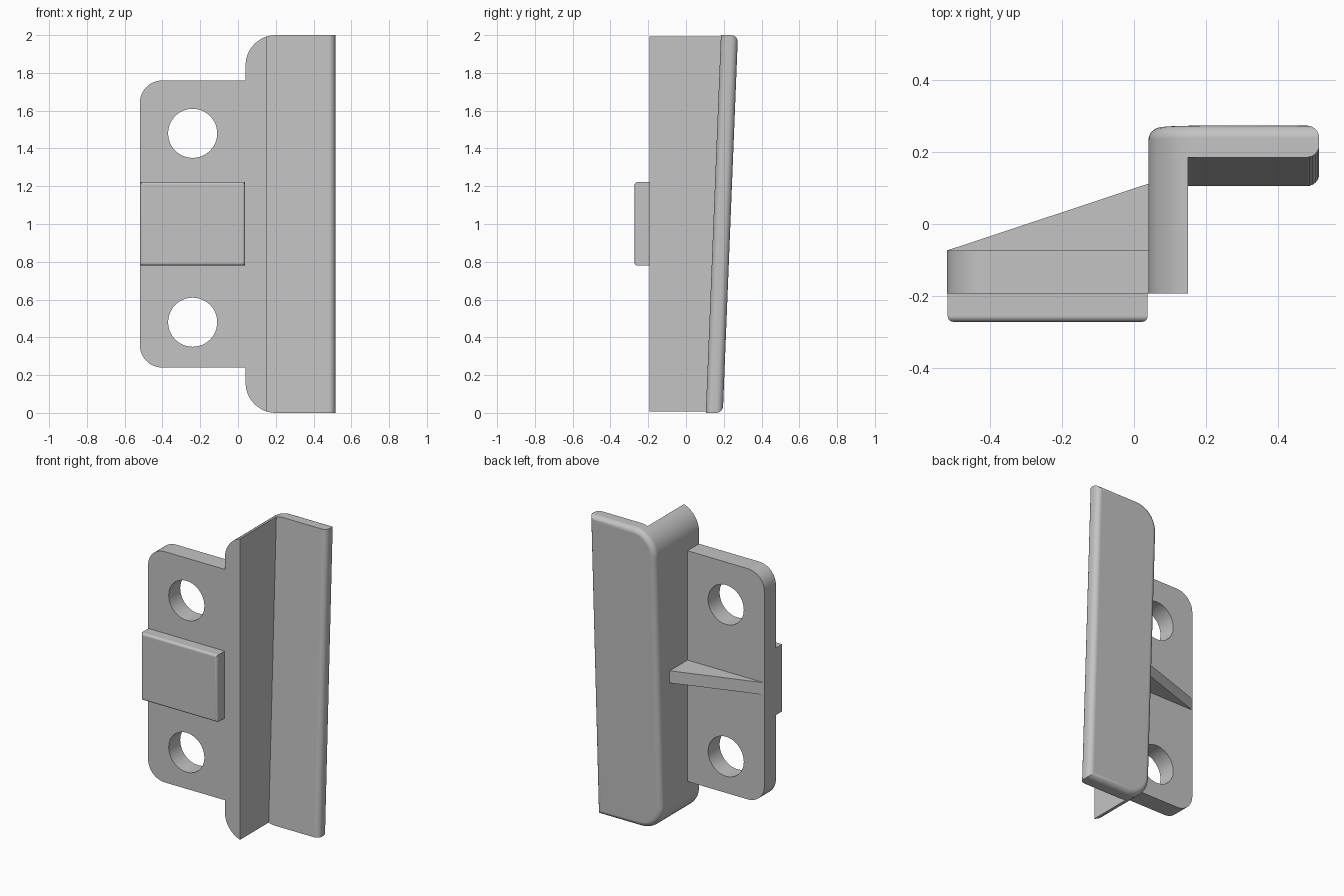
import bpy, bmesh, math

cube = bpy.data.objects.get("Cube")
if cube:
    bpy.data.objects.remove(cube, do_unlink=True)

grey = bpy.data.materials.new("plain grey")
grey.use_nodes = True
grey.diffuse_color = (0.55, 0.55, 0.55, 1)
grey.node_tree.nodes["Principled BSDF"].inputs["Base Color"].default_value = (0.55, 0.55, 0.55, 1)

FRONT = -0.193       # front plane of plate and web
PLATE_BACK = -0.073
SLOPE = 0.04         # backward lean of the flange per unit height


def arc(cx, cy, r, start, end, n=12):
    """Points on an arc, angles in degrees."""
    angles = [math.radians(start + (end - start) * i / n) for i in range(n + 1)]
    return [(cx + r * math.cos(a), cy + r * math.sin(a)) for a in angles]


def prism(name, points, low, high):
    """Solid between two placings of the same 2D outline."""
    bm = bmesh.new()
    a = [bm.verts.new(low(*p)) for p in points]
    b = [bm.verts.new(high(*p)) for p in points]
    bm.faces.new(a)
    bm.faces.new(b)
    for i in range(len(a)):
        j = (i + 1) % len(a)
        bm.faces.new((a[i], a[j], b[j], b[i]))
    bmesh.ops.recalc_face_normals(bm, faces=bm.faces)
    mesh = bpy.data.meshes.new(name)
    bm.to_mesh(mesh)
    bm.free()
    mesh.materials.append(grey)
    obj = bpy.data.objects.new(name, mesh)
    bpy.context.collection.objects.link(obj)
    return obj


def activate(obj):
    bpy.ops.object.select_all(action='DESELECT')
    obj.select_set(True)
    bpy.context.view_layer.objects.active = obj


def round_rim(obj, on_rim, radius):
    """Fillet the edges whose two ends both lie on the rim."""
    bm = bmesh.new()
    bm.from_mesh(obj.data)
    rim = [e for e in bm.edges if all(on_rim(v.co) for v in e.verts)]
    bmesh.ops.bevel(bm, geom=rim, offset=radius, segments=6, profile=0.5, affect='EDGES')
    bm.to_mesh(obj.data)
    bm.free()


def cut(obj, cutter):
    activate(obj)
    mod = obj.modifiers.new("cut", 'BOOLEAN')
    mod.operation = 'DIFFERENCE'
    mod.solver = 'EXACT'
    mod.object = cutter
    bpy.ops.object.modifier_apply(modifier=mod.name)
    bpy.data.objects.remove(cutter, do_unlink=True)


def finish(obj):
    activate(obj)
    bpy.ops.object.shade_smooth_by_angle(angle=math.radians(30))
    mod = obj.modifiers.new("even shading", 'WEIGHTED_NORMAL')
    mod.keep_sharp = True


# Upright web and leaning flange, carved from one rounded block
outline = [(0.515, 0), (0.515, 2)]
outline += arc(0.2, 1.84, 0.16, 90, 180) + arc(0.2, 0.16, 0.16, 180, 270)
flange = prism("web_and_flange", outline,
               lambda x, z: (x, FRONT, z),
               lambda x, z: (x, 0.195 + SLOPE * z, z))
round_rim(flange, lambda c: c.y > 0, 0.036)

# Cutter clears the corner in front of the flange and rounds its free edge
notch = [(0.15, -0.6), (0.15, 0.105)] + arc(0.48, 0.14, 0.035, 270, 360, 6)
notch += [(0.6, 0.14), (0.6, -0.6)]
cut(flange, prism("notch_cutter", notch,
                  lambda x, y: (x, y - SLOPE * 0.2, -0.2),
                  lambda x, y: (x, y + SLOPE * 2.2, 2.2)))
finish(flange)

# Mounting plate with two screw holes
outline = [(0.04, 0.24), (0.04, 1.76)]
outline += arc(-0.4, 1.64, 0.12, 90, 180) + arc(-0.4, 0.36, 0.12, 180, 270)
plate = prism("mounting_plate", outline,
              lambda x, z: (x, FRONT, z),
              lambda x, z: (x, PLATE_BACK, z))
for z in (0.48, 1.48):
    circle = arc(-0.24, z, 0.13, 0, 360, 48)[:-1]
    cut(plate, prism("hole_cutter", circle,
                     lambda x, z: (x, -0.4, z),
                     lambda x, z: (x, 0.2, z)))
finish(plate)

# Raised pad on the front of the plate
pad = prism("front_pad", [(-0.518, 0.78), (0.038, 0.78), (0.038, 1.222), (-0.518, 1.222)],
            lambda x, z: (x, -0.272, z),
            lambda x, z: (x, FRONT, z))
round_rim(pad, lambda c: c.y < -0.25, 0.016)
finish(pad)

# Triangular stiffening rib behind the plate
rib = prism("stiffening_rib", [(-0.518, PLATE_BACK), (0.04, PLATE_BACK), (0.04, 0.112)],
            lambda x, y: (x, y, 0.96),
            lambda x, y: (x, y, 1.04))
finish(rib)
